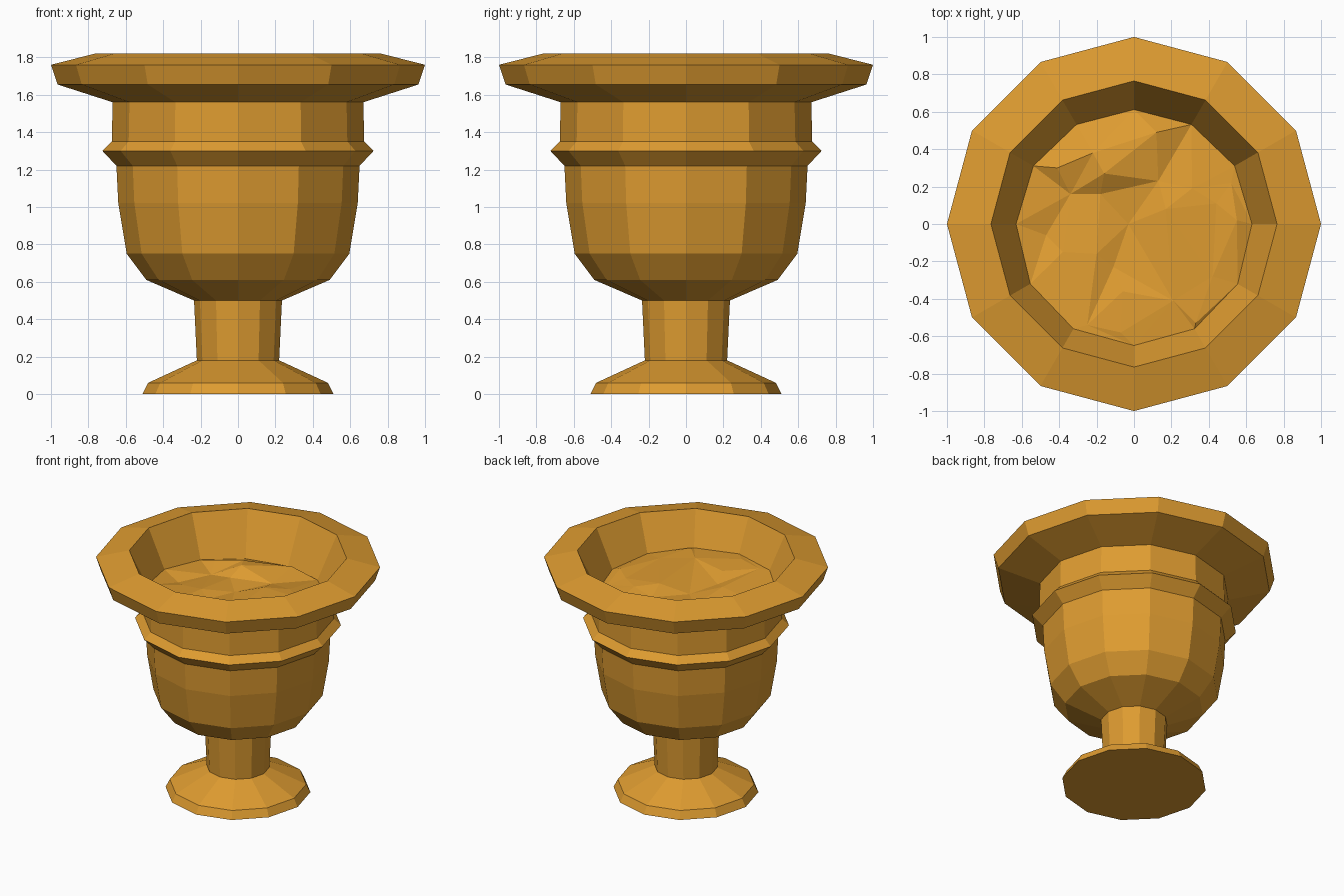
import bpy, bmesh, math
from mathutils import Vector
from mathutils.geometry import delaunay_2d_cdt

if "Cube" in bpy.data.objects:
    bpy.data.objects.remove(bpy.data.objects["Cube"])

SIDES = 12

# One ochre clay colour for everything
clay = bpy.data.materials.new("ochre_clay")
clay.use_nodes = True
colour = (0.73, 0.33, 0.03, 1)
clay.diffuse_color = colour
clay.node_tree.nodes["Principled BSDF"].inputs["Base Color"].default_value = colour


def finish(bm, name):
    mesh = bpy.data.meshes.new(name)
    bm.to_mesh(mesh)
    bm.free()
    mesh.materials.append(clay)
    obj = bpy.data.objects.new(name, mesh)
    bpy.context.collection.objects.link(obj)
    return obj


def ring_point(radius, z, i):
    a = math.tau * i / SIDES
    return Vector((radius * math.cos(a), radius * math.sin(a), z))


def lathe(name, profile):
    """Faceted surface of revolution, closed underneath."""
    bm = bmesh.new()
    rings = [[bm.verts.new(ring_point(r, z, i)) for i in range(SIDES)]
             for r, z in profile]
    for low, high in zip(rings, rings[1:]):
        for i in range(SIDES):
            j = (i + 1) % SIDES
            bm.faces.new((low[i], low[j], high[j], high[i]))
    bm.faces.new(rings[0][::-1])
    return finish(bm, name)


# Urn: foot, stem, bowl, collar, flared rim and inner wall
lathe("urn", [
    (0.51, 0), (0.48, 0.06), (0.22, 0.18), (0.235, 0.50),
    (0.49, 0.61), (0.595, 0.75), (0.64, 1.02), (0.65, 1.22),
    (0.725, 1.30), (0.675, 1.35), (0.67, 1.56),
    (0.965, 1.655), (1.0, 1.76), (0.765, 1.82), (0.60, 1.47)])

# Rough filling: the border follows the inner wall, higher at the front
points = []
for i in range(SIDES):
    z = 1.535 - 0.04 * math.sin(math.tau * i / SIDES)
    points.append(ring_point(0.765 - 0.471 * (1.82 - z), z, i))

# Lumps inside the border
points += [Vector(p) for p in (
    (0.12, 0.49, 1.57), (-0.22, 0.38, 1.57), (-0.41, 0.30, 1.55),
    (-0.16, 0.27, 1.59), (-0.34, 0.16, 1.51), (-0.18, 0.16, 1.53),
    (-0.03, 0.0, 1.52), (0.13, 0.23, 1.54), (0.31, 0.19, 1.56),
    (0.17, 0.08, 1.58), (-0.11, -0.23, 1.53), (-0.20, -0.16, 1.56),
    (0.52, 0.22, 1.53), (0.44, 0.11, 1.56), (0.42, -0.28, 1.57),
    (0.55, 0.02, 1.57), (-0.25, -0.54, 1.57), (-0.38, -0.15, 1.54),
    (-0.47, -0.06, 1.50), (-0.06, -0.36, 1.57), (0.21, -0.41, 1.58),
    (0.33, -0.53, 1.58), (-0.07, -0.58, 1.58))]

flat, _, tris, origin, _, _ = delaunay_2d_cdt(
    [p.xy for p in points], [], [], 0, 0.0001)
bm = bmesh.new()
verts = [bm.verts.new((p.x, p.y, points[origin[k][0]].z))
         for k, p in enumerate(flat)]
for tri in tris:
    bm.faces.new([verts[k] for k in tri])
for face in bm.faces:
    face.normal_update()
    if face.normal.z < 0:
        face.normal_flip()
finish(bm, "rough_filling")
